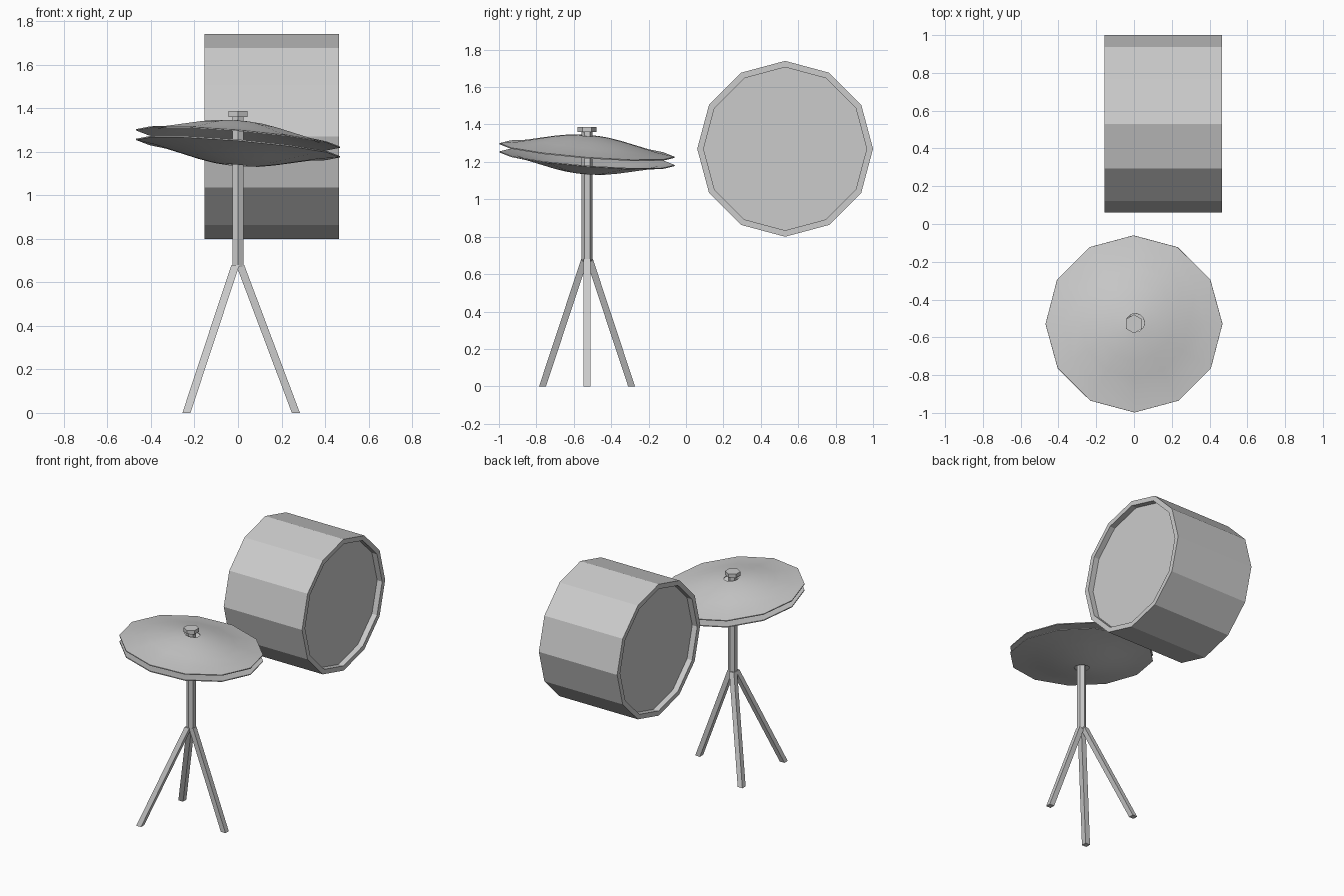
import bpy, bmesh, math
from mathutils import Vector

if "Cube" in bpy.data.objects:
    bpy.data.objects.remove(bpy.data.objects["Cube"])

STAND_Y = -0.529


def make(name, bm, smooth=False):
    bmesh.ops.recalc_face_normals(bm, faces=bm.faces)
    me = bpy.data.meshes.new(name)
    bm.to_mesh(me)
    bm.free()
    ob = bpy.data.objects.new(name, me)
    bpy.context.collection.objects.link(ob)
    if smooth:
        for p in me.polygons:
            p.use_smooth = True
    return ob


def lathe(name, profile, sides, start=0.0, caps=True, smooth=False):
    """Spin (radius, height) points around z, optionally capping both ends."""
    bm = bmesh.new()
    rings = []
    for r, h in profile:
        rings.append([bm.verts.new((r * math.cos(start + 2 * math.pi * i / sides),
                                    r * math.sin(start + 2 * math.pi * i / sides), h))
                      for i in range(sides)])
    for a, b in zip(rings, rings[1:]):
        for i in range(sides):
            j = (i + 1) % sides
            bm.faces.new((a[i], a[j], b[j], b[i]))
    if caps:
        bm.faces.new(rings[0])
        bm.faces.new(rings[-1])
    return make(name, bm, smooth)


# Drum: twelve-sided shell with a recessed head at each end
R, RI, HALF, DEPTH = 0.47, 0.436, 0.31, 0.04
drum = lathe("drum", [(RI, -HALF + DEPTH), (RI, -HALF), (R, -HALF),
                      (R, HALF), (RI, HALF), (RI, HALF - DEPTH)], 12)
drum.rotation_euler = (0, math.pi / 2, 0)
drum.location = (0.155, 0.53, 1.27)

# Pair of tilted cymbals, thin domes with a centre hole
dome = [(0.05, 0.077), (0.12, 0.07), (0.20, 0.055), (0.29, 0.034), (0.38, 0.013), (0.47, 0.0)]
T = 0.006
for name, z, s in (("top_cymbal", 1.264, 1), ("bottom_cymbal", 1.214, -1)):
    outer = [(r, s * h) for r, h in dome]
    inner = [(r, s * (h - T)) for r, h in reversed(dome)]
    cym = lathe(name, outer + inner + outer[:1], 12, caps=False, smooth=True)
    bmw = bmesh.new()
    bmw.from_mesh(cym.data)
    bmesh.ops.remove_doubles(bmw, verts=bmw.verts, dist=1e-5)
    # keep the rim and hole edges sharp
    for e in bmw.edges:
        if len(e.link_faces) == 2 and e.calc_face_angle(0) > math.radians(40):
            e.smooth = False
    bmw.to_mesh(cym.data)
    bmw.free()
    cym.rotation_euler = (-0.078, 0.085, 0)
    cym.location = (0, STAND_Y, z)

# Stand pole and the nut on top
pole = lathe("stand_pole", [(0.03, 0.67), (0.03, 1.365)], 6, math.pi / 2)
pole.location.y = STAND_Y
nut = lathe("top_nut", [(0.05, 1.36), (0.05, 1.387)], 6, math.pi / 2)
nut.location.y = STAND_Y

# Three slanted legs with level feet
W = 0.0185
legs = (("right_leg", (0.010, 0), (0.266, 0)),
        ("front_left_leg", (-0.012, -0.013), (-0.237, -0.238)),
        ("back_left_leg", (-0.012, 0.013), (-0.237, 0.238)))
for name, top, foot in legs:
    bm = bmesh.new()
    bmesh.ops.create_cube(bm, size=1)
    for v in bm.verts:
        (cx, cy), z = (top, 0.68) if v.co.z > 0 else (foot, 0.0)
        v.co = Vector((cx + 2 * W * v.co.x, cy + 2 * W * v.co.y, z))
    make(name, bm).location.y = STAND_Y
